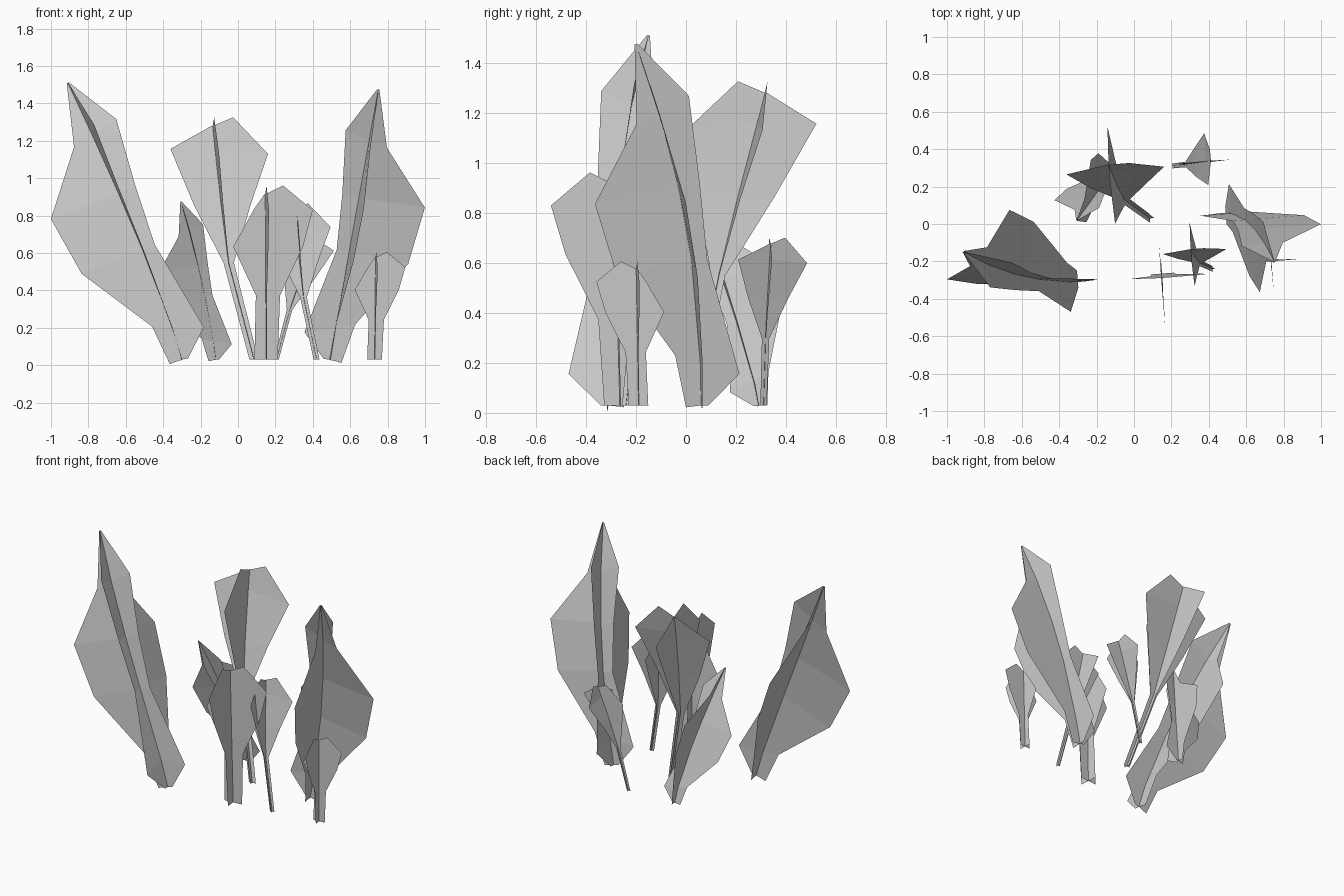
import bpy, bmesh, math

if "Cube" in bpy.data.objects:
    bpy.data.objects.remove(bpy.data.objects["Cube"])

# Leaf outlines: (height fraction, left, right, lift at left, lift at right), relative to leaf height
SPEAR = [(0.0, -.043, .022, -.005, 0), (.115, -.072, .112, .025, -.03), (.40, -.215, .045, -.012, 0),
         (.60, -.240, .06, 0, .005), (.81, -.065, .085, -.015, .025), (1.0, -.004, .004, 0, 0)]
PADDLE = [(0.0, -.065, .065, 0, 0), (.37, -.055, .08, 0, 0), (.65, -.18, .21, 0, 0),
          (.87, -.06, .265, 0, -.01), (.95, -.005, .10, 0, .05)]
STALK = [(0.0, -.018, .018, 0, 0), (.40, -.02, .022, 0, 0), (.64, -.11, .12, 0, 0),
         (.87, -.18, .215, 0, -.02), (.965, -.005, .083, 0, .035)]
TWIST = math.radians(4.5)


def crossed_leaf(name, rows, base, top, height, px, py, flip=1, tilt=0.0, side=1.0):
    """Two crossed flat leaf cards sharing one curved spine."""
    z0 = .03

    def spine(t):
        return (base[0] + (top[0] - base[0]) * t ** px,
                base[1] + (top[1] - base[1]) * t ** py,
                z0 + (height - z0) * t)

    bm = bmesh.new()
    c, s = math.cos(TWIST), math.sin(TWIST)
    for axis, sign, way in ((0, flip, (c, s)), (1, -flip * side, (-s, c))):
        prev = None
        for t, left, right, lift_l, lift_r in rows:
            a, b = spine(max(t - .08, 0)), spine(min(t + .08, 1))
            slope = (b[axis] - a[axis]) / (b[2] - a[2])
            line = []
            for off, up in ((left, lift_l), (0, 0), (right, lift_r)):
                x, y, z = spine(t)
                d = off * height * sign
                z += up * height - d * slope * tilt
                line.append(bm.verts.new((x + d * way[0], y + d * way[1], max(z, 0))))
            if prev:
                for i in (0, 1):
                    bm.faces.new((prev[i], prev[i + 1], line[i + 1], line[i]))
            prev = line
    mesh = bpy.data.meshes.new(name)
    bm.to_mesh(mesh)
    bm.free()
    obj = bpy.data.objects.new(name, mesh)
    bpy.context.collection.objects.link(obj)
    return obj


# Spear shaped leaves
crossed_leaf("tall_spear_left", SPEAR, (-.30, -.31), (-.91, -.15), 1.51, 1.15, 2.6, 1, .85, .95)
crossed_leaf("tall_spear_right", SPEAR, (.49, .06), (.75, -.20), 1.475, 1.0, 2.1, -1, .85, .95)
crossed_leaf("short_spear_back", SPEAR, (-.12, .29), (-.305, .02), .875, 1.3, 1.2, 1, .85, .95)

# Broad straight paddle leaves
crossed_leaf("paddle_front", PADDLE, (.15, -.265), (.145, -.29), .96, 1, 1)
crossed_leaf("paddle_small_right", PADDLE, (.73, -.19), (.735, -.20), .605, 1, 1)

# Paddle leaves on thin bent stalks
crossed_leaf("stalk_leaf_tall", STALK, (.085, .03), (-.14, .33), 1.325, .55, 1.2)
crossed_leaf("stalk_leaf_front", STALK, (.42, -.24), (.30, -.13), .865, .58, 1.3)
crossed_leaf("stalk_leaf_back", STALK, (.205, .31), (.42, .34), .70, 1.2, 1.5, -1)
